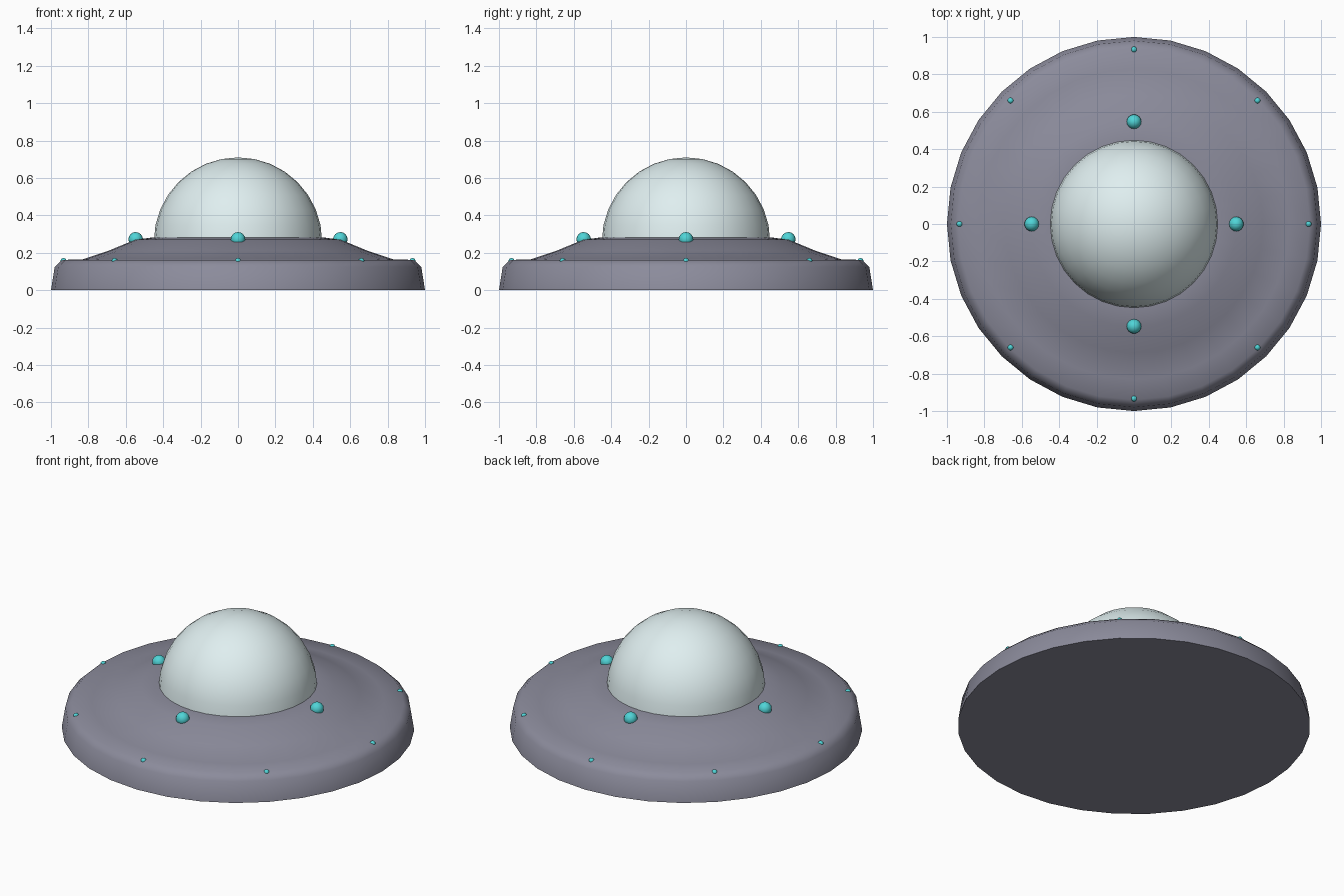
import bpy, bmesh, math

if "Cube" in bpy.data.objects:
    bpy.data.objects.remove(bpy.data.objects["Cube"])

SEGMENTS = 32


def material(name, rgb):
    m = bpy.data.materials.new(name)
    m.diffuse_color = (*rgb, 1)
    m.use_nodes = True
    m.node_tree.nodes["Principled BSDF"].inputs["Base Color"].default_value = m.diffuse_color
    return m


HULL = material("hull_metal", (0.26, 0.26, 0.33))
GLASS = material("pale_glass", (0.74, 0.86, 0.87))
GLOW = material("cyan_glow", (0.08, 0.66, 0.68))


def lathe(name, profile, mat, angle):
    """Spin (radius, height) points about z; a zero radius makes a pole."""
    bm = bmesh.new()
    verts = [bm.verts.new((r, 0, z)) for r, z in profile]
    edges = [bm.edges.new(pair) for pair in zip(verts, verts[1:])]
    bmesh.ops.spin(bm, geom=verts + edges, axis=(0, 0, 1), cent=(0, 0, 0),
                   angle=math.tau, steps=SEGMENTS, use_duplicate=False)
    bmesh.ops.remove_doubles(bm, verts=bm.verts, dist=1e-4)
    bmesh.ops.recalc_face_normals(bm, faces=bm.faces)
    mesh = bpy.data.meshes.new(name)
    bm.to_mesh(mesh)
    bm.free()
    obj = bpy.data.objects.new(name, mesh)
    bpy.context.collection.objects.link(obj)
    mesh.materials.append(mat)
    bpy.ops.object.select_all(action='DESELECT')
    obj.select_set(True)
    bpy.context.view_layer.objects.active = obj
    bpy.ops.object.shade_smooth_by_angle(angle=math.radians(angle))
    return obj


def light_ring(name, count, ring, z, radius):
    """Evenly spaced glowing balls half sunk into the hull."""
    for i in range(count):
        a = math.tau * i / count
        bpy.ops.mesh.primitive_uv_sphere_add(
            segments=16, ring_count=8, radius=radius,
            location=(ring * math.cos(a), ring * math.sin(a), z))
        obj = bpy.context.object
        obj.name = f"{name}_{i + 1}"
        obj.data.materials.append(GLOW)
        bpy.ops.object.shade_smooth()


# Saucer hull with a flat underside
lathe("saucer_hull", [(0, 0), (1, 0), (0.98, 0.125), (0.94, 0.162),
                      (0.83, 0.165), (0.69, 0.212), (0.55, 0.27),
                      (0.45, 0.283), (0, 0.283)], HULL, 60)

# Cockpit dome
dome = [(0.45 * math.cos(t), 0.26 + 0.45 * math.sin(t))
        for t in (math.pi / 2 * i / 8 for i in range(8))] + [(0, 0.71)]
lathe("cockpit_dome", dome, GLASS, 60)

# Large lights around the dome, small lights along the rim
light_ring("dome_light", 4, 0.547, 0.272, 0.039)
light_ring("rim_light", 8, 0.933, 0.156, 0.016)
